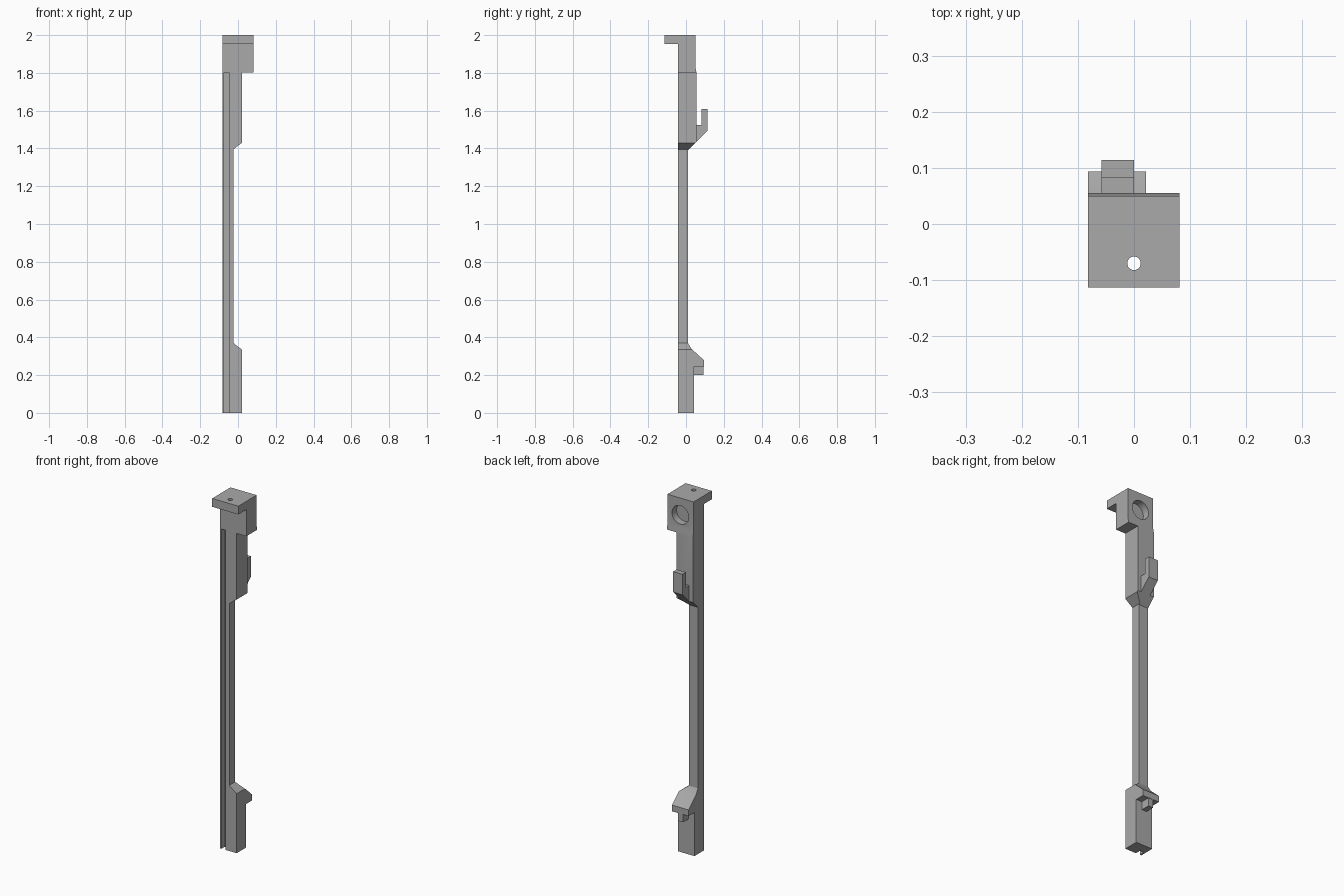
import bpy
import bmesh
from mathutils import Matrix, Vector

old = bpy.data.objects.get("Cube")
if old:
    bpy.data.objects.remove(old, do_unlink=True)

grey = bpy.data.materials.new("plain grey")
grey.use_nodes = True
grey.diffuse_color = (0.4, 0.4, 0.4, 1)
grey.node_tree.nodes["Principled BSDF"].inputs["Base Color"].default_value = (0.4, 0.4, 0.4, 1)


def finish(name, bm):
    bmesh.ops.recalc_face_normals(bm, faces=bm.faces)
    mesh = bpy.data.meshes.new(name)
    bm.to_mesh(mesh)
    bm.free()
    mesh.materials.append(grey)
    obj = bpy.data.objects.new(name, mesh)
    bpy.context.collection.objects.link(obj)
    return obj


def extrude(name, points, axis, low, high):
    """Extrude a (y, z) profile along x, or an (x, z) profile along y."""
    bm = bmesh.new()
    place = (lambda a, z: (low, a, z)) if axis == "x" else (lambda a, z: (a, low, z))
    face = bm.faces.new([bm.verts.new(place(a, z)) for a, z in points])
    grown = bmesh.ops.extrude_face_region(bm, geom=[face])["geom"]
    step = Vector((high - low, 0, 0)) if axis == "x" else Vector((0, high - low, 0))
    bmesh.ops.translate(bm, vec=step, verts=[g for g in grown if isinstance(g, bmesh.types.BMVert)])
    return finish(name, bm)


def box(name, x, y, z):
    return extrude(name, [(y[0], z[0]), (y[1], z[0]), (y[1], z[1]), (y[0], z[1])], "x", *x)


def cylinder(name, radius, depth, centre, axis, sides):
    bm = bmesh.new()
    turn = Matrix.Rotation(1.5707963, 4, "X") if axis == "y" else Matrix()
    bmesh.ops.create_cone(bm, cap_ends=True, segments=sides, radius1=radius, radius2=radius,
                          depth=depth, matrix=Matrix.Translation(centre) @ turn)
    return finish(name, bm)


def combine(target, tool, operation):
    mod = target.modifiers.new(operation.lower(), "BOOLEAN")
    mod.operation = operation
    mod.solver = "EXACT"
    mod.object = tool
    bpy.context.view_layer.objects.active = target
    bpy.ops.object.modifier_apply(modifier=mod.name)
    bpy.data.objects.remove(tool, do_unlink=True)


# Column, head, front lip and lower shelf: side outline cut to the front outline
side = [(-.113, 2), (-.113, 1.953), (-.042, 1.953), (-.042, 0), (.042, 0), (.042, .245),
        (.094, .245), (.094, .28), (.03, .338), (.01, .37), (.01, 1.39), (.055, 1.435),
        (.055, 1.805), (.05, 1.83), (.05, 2)]
front = [(-.082, -.1), (.021, -.1), (.021, .335), (-.025, .37), (-.025, 1.395), (.021, 1.43),
         (.021, 1.803), (.081, 1.803), (.081, 2.1), (-.082, 2.1)]
column = extrude("latch_column", side, "x", -.3, .3)
combine(column, extrude("front_outline", front, "y", -.3, .3), "INTERSECT")

# Upper hook on the back
hook = [(.03, 1.45), (.055, 1.435), (.114, 1.494), (.114, 1.61), (.083, 1.61),
        (.083, 1.525), (.03, 1.525)]
combine(column, extrude("back_hook", hook, "x", -.058, 0), "UNION")

# Small tab under the shelf
combine(column, box("shelf_tab", (-.046, -.016), (.03, .092), (.2, .26)), "UNION")

# Long front groove, blind round socket in the head, pin hole through the lip
combine(column, box("groove", (-.073, -.048), (-.1, -.012), (-.1, 1.803)), "DIFFERENCE")
combine(column, cylinder("socket", .052, .1, (0, .06, 1.905), "y", 40), "DIFFERENCE")
combine(column, cylinder("pin_hole", .012, .2, (0, -.07, 1.97), "z", 24), "DIFFERENCE")

# Smooth the round holes, keep every other edge crisp
bpy.ops.object.select_all(action="DESELECT")
column.select_set(True)
bpy.context.view_layer.objects.active = column
bpy.ops.object.shade_smooth_by_angle(angle=0.35)
